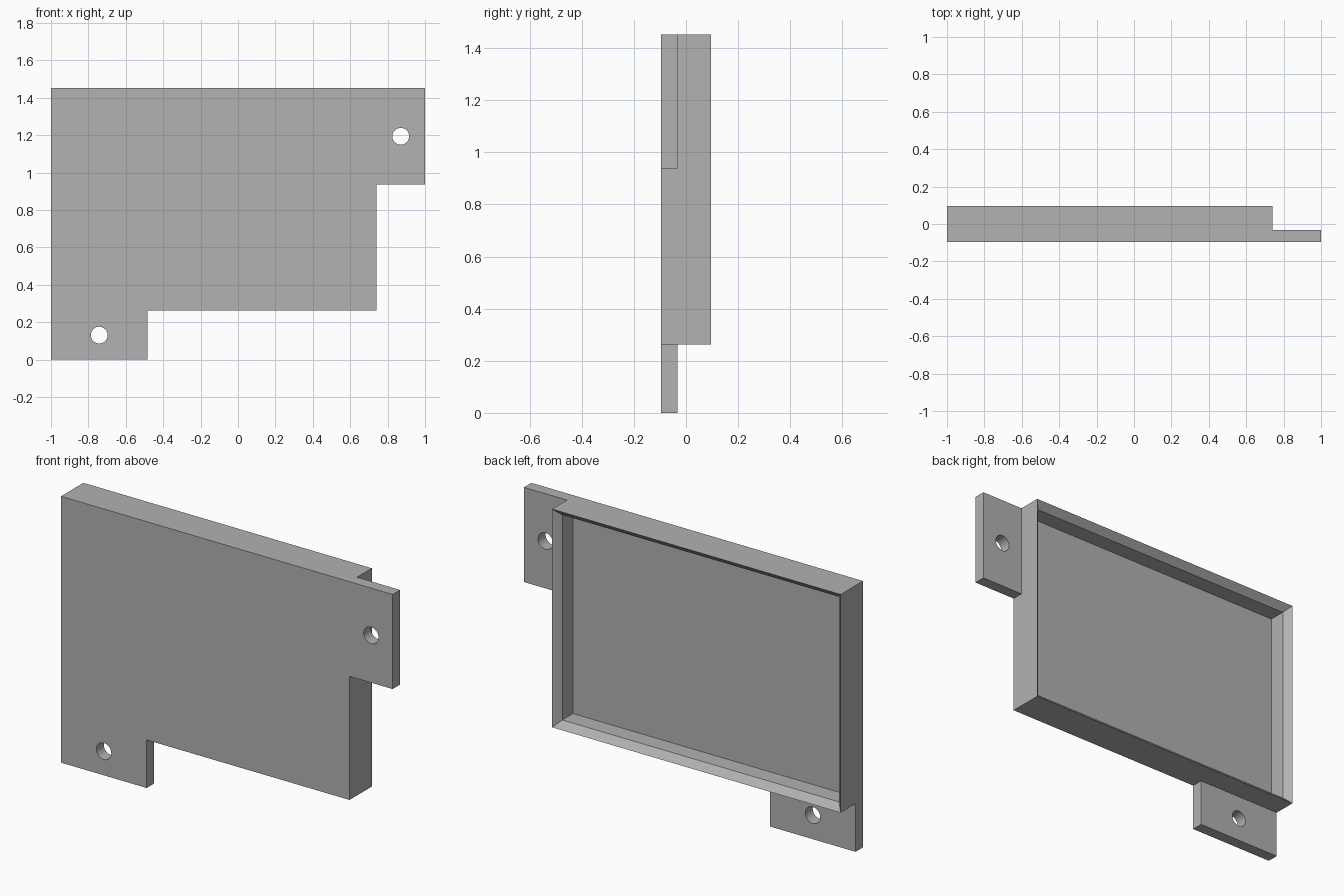
import bpy
import bmesh
import math

if "Cube" in bpy.data.objects:
    bpy.data.objects.remove(bpy.data.objects["Cube"])

# Main dimensions
FRONT, FLOOR, BACK = -0.096, -0.032, 0.096
LEFT, RIGHT, BOTTOM, TOP = 0.74, -1.0, 0.262, 1.452
BEVEL = 0.036
TAB = 0.516
HOLE_RADIUS = 0.045

grey = bpy.data.materials.new("plain grey")
grey.use_nodes = True
colour = (0.445, 0.445, 0.445, 1)
grey.diffuse_color = colour
grey.node_tree.nodes["Principled BSDF"].inputs["Base Color"].default_value = colour


def make_object(name, bm):
    bmesh.ops.recalc_face_normals(bm, faces=bm.faces)
    mesh = bpy.data.meshes.new(name)
    bm.to_mesh(mesh)
    bm.free()
    mesh.materials.append(grey)
    obj = bpy.data.objects.new(name, mesh)
    bpy.context.collection.objects.link(obj)
    return obj


def activate(obj):
    bpy.ops.object.select_all(action='DESELECT')
    obj.select_set(True)
    bpy.context.view_layer.objects.active = obj


# Flat front plate with its two mounting tabs
outline = [(RIGHT, 0), (RIGHT + TAB, 0), (RIGHT + TAB, BOTTOM), (LEFT, BOTTOM),
           (LEFT, TOP - TAB), (1, TOP - TAB), (1, TOP), (RIGHT, TOP)]
bm = bmesh.new()
face = bm.faces.new([bm.verts.new((x, FRONT, z)) for x, z in outline])
extruded = bmesh.ops.extrude_face_region(bm, geom=[face])["geom"]
bmesh.ops.translate(bm, vec=(0, FLOOR - FRONT, 0),
                    verts=[v for v in extruded if isinstance(v, bmesh.types.BMVert)])
plate = make_object("front_plate_with_tabs", bm)

# Screw holes through the middle of each tab
for x, z in [(RIGHT + TAB / 2, BOTTOM / 2), ((LEFT + 1) / 2, TOP - TAB / 2)]:
    bpy.ops.mesh.primitive_cylinder_add(vertices=32, radius=HOLE_RADIUS, depth=0.4,
                                        location=(x, 0, z), rotation=(math.pi / 2, 0, 0))
    cutter = bpy.context.object
    cutter.name = "screw_hole_cutter"
    cutter.hide_render = True
    cutter.data.materials.append(grey)
    activate(plate)
    hole = plate.modifiers.new("screw_hole", 'BOOLEAN')
    hole.object = cutter
    hole.operation = 'DIFFERENCE'
    hole.solver = 'EXACT'
    bpy.ops.object.modifier_apply(modifier=hole.name)
    bpy.data.objects.remove(cutter)

activate(plate)
bpy.ops.object.shade_smooth_by_angle(angle=math.radians(30))

# Rim wall with a bevel sloping in from its sharp back edge
bm = bmesh.new()
rings = []
for inset, y in [(0, FLOOR), (0, BACK), (BEVEL, BACK - BEVEL), (BEVEL, FLOOR)]:
    x0, x1 = RIGHT + inset, LEFT - inset
    z0, z1 = BOTTOM + inset, TOP - inset
    rings.append([bm.verts.new((x, y, z))
                  for x, z in [(x0, z0), (x1, z0), (x1, z1), (x0, z1)]])
for a, b in zip(rings, rings[1:] + rings[:1]):
    for i in range(4):
        j = (i + 1) % 4
        bm.faces.new((a[i], a[j], b[j], b[i]))
make_object("tray_rim", bm)
